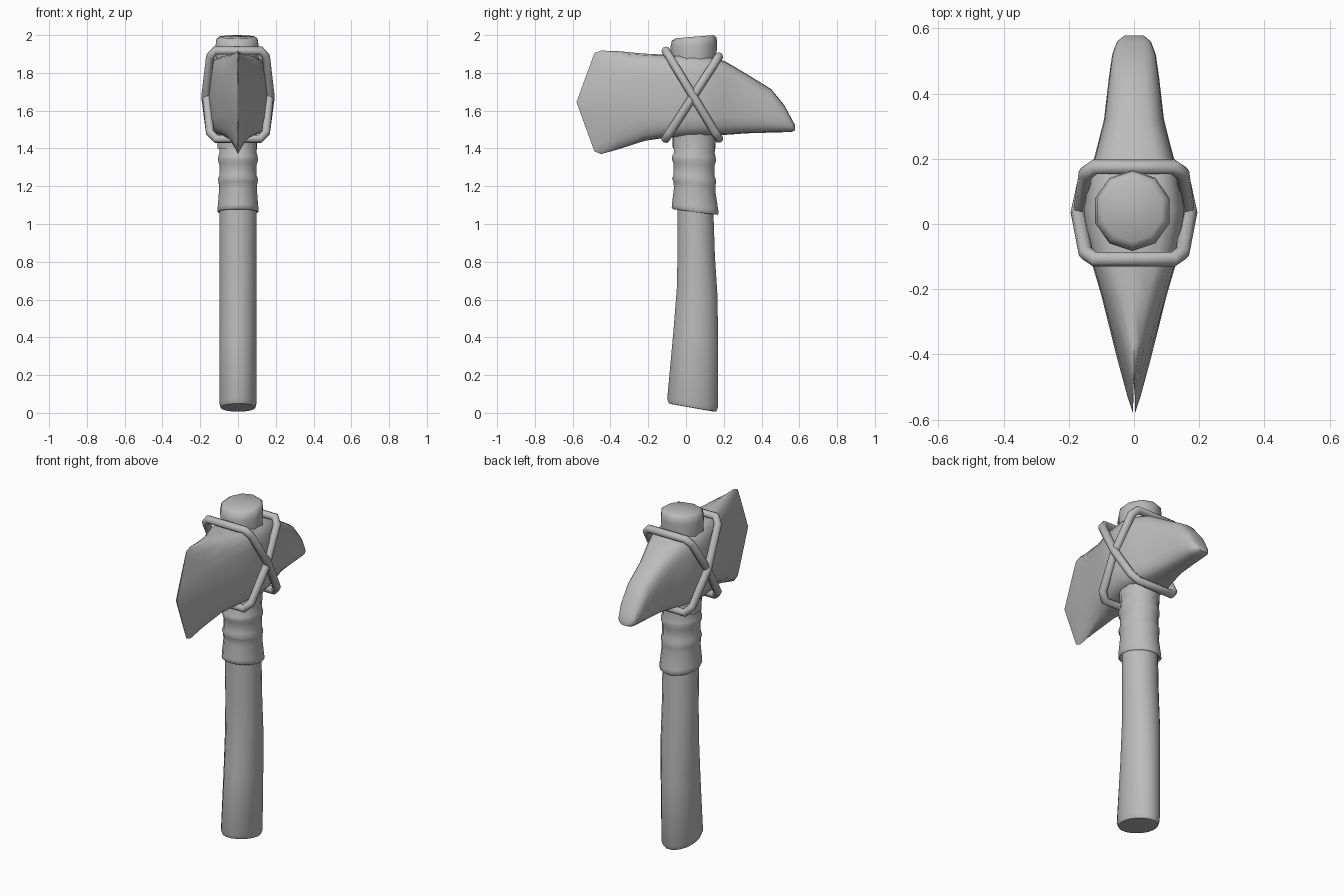
import bpy, bmesh
from math import sin, cos, pi, radians
from mathutils import Vector

cube = bpy.data.objects.get("Cube")
if cube:
    bpy.data.objects.remove(cube)

grey = bpy.data.materials.new("plain grey")
grey.use_nodes = True
grey.diffuse_color = (0.5, 0.5, 0.5, 1)
grey.node_tree.nodes["Principled BSDF"].inputs["Base Color"].default_value = (0.5, 0.5, 0.5, 1)


def loft(name, rings, angle=45):
    """Skin a list of equal-length point rings and cap both ends."""
    bm = bmesh.new()
    loops = [[bm.verts.new(p) for p in ring] for ring in rings]
    n = len(loops[0])
    for a, b in zip(loops, loops[1:]):
        for i in range(n):
            j = (i + 1) % n
            bm.faces.new((a[i], a[j], b[j], b[i]))
    bm.faces.new(loops[0][::-1])
    bm.faces.new(loops[-1])
    bmesh.ops.recalc_face_normals(bm, faces=bm.faces)
    mesh = bpy.data.meshes.new(name)
    bm.to_mesh(mesh)
    bm.free()
    return finish(name, mesh, angle)


def finish(name, data, angle):
    obj = bpy.data.objects.new(name, data)
    bpy.context.collection.objects.link(obj)
    data.materials.append(grey)
    bpy.ops.object.select_all(action='DESELECT')
    obj.select_set(True)
    bpy.context.view_layer.objects.active = obj
    if obj.type == 'CURVE':
        bpy.ops.object.convert(target='MESH')
    bpy.ops.object.shade_smooth_by_angle(angle=radians(angle))
    return bpy.context.object


def stick(name, sections, sides, cx=0.0, angle=45):
    """Upright tube; each section is front y, back y, half width, front z, back z."""
    rings = []
    for y0, y1, w, z0, z1 in sections:
        ring = []
        for i in range(sides):
            a = 2 * pi * (i + 0.5) / sides
            t = (1 + sin(a)) / 2
            ring.append((cx + w * cos(a), y0 + (y1 - y0) * t, z0 + (z1 - z0) * t))
        rings.append(ring)
    return loft(name, rings, angle)


# Handle shaft, flaring towards the slanted butt
stick("handle", [
    (-0.07, 0.14, 0.07, 0.045, 0.008),
    (-0.093, 0.162, 0.092, 0.05, 0.006),
    (-0.102, 0.173, 0.1, 0.075, 0.03),
    (-0.07, 0.173, 0.1, 0.42, 0.38),
    (-0.05, 0.168, 0.1, 0.67, 0.63),
    (-0.047, 0.155, 0.099, 0.85, 0.83),
    (-0.047, 0.145, 0.099, 1.12, 1.12)], 16, cx=0.0)

# Handle end standing above the head
stick("handle_top", [
    (-0.07, 0.155, 0.108, 1.40, 1.40),
    (-0.08, 0.16, 0.118, 1.88, 1.88),
    (-0.083, 0.165, 0.12, 1.935, 1.95),
    (-0.075, 0.162, 0.114, 1.97, 1.988),
    (-0.055, 0.145, 0.095, 1.983, 2.0)], 10, cx=-0.005, angle=50)

# Ridged grip wrapping below the head
stick("grip_wrap", [
    (-0.05, 0.145, 0.098, 1.10, 1.07),
    (-0.068, 0.168, 0.106, 1.078, 1.048),
    (-0.078, 0.176, 0.111, 1.085, 1.055),
    (-0.077, 0.172, 0.109, 1.105, 1.08),
    (-0.066, 0.158, 0.102, 1.19, 1.17),
    (-0.068, 0.159, 0.104, 1.225, 1.205),
    (-0.076, 0.162, 0.108, 1.24, 1.23),
    (-0.068, 0.154, 0.101, 1.26, 1.25),
    (-0.068, 0.154, 0.101, 1.32, 1.31),
    (-0.077, 0.162, 0.108, 1.34, 1.335),
    (-0.075, 0.158, 0.106, 1.36, 1.36),
    (-0.066, 0.154, 0.1, 1.375, 1.375),
    (-0.07, 0.16, 0.106, 1.47, 1.47)], 16, angle=60)

# Stone head: y, bottom z, top z, half width, bulge of the cutting edge, squareness
head_sections = [
    (-0.485, 1.385, 1.905, 0.003, 0.095, 2),
    (-0.45, 1.37, 1.918, 0.02, 0.08, 2),
    (-0.36, 1.395, 1.915, 0.055, 0.04, 2.2),
    (-0.22, 1.44, 1.902, 0.1, 0, 2.8),
    (-0.1, 1.458, 1.896, 0.135, 0, 3.8),
    (0.04, 1.462, 1.894, 0.158, 0, 4),
    (0.15, 1.468, 1.88, 0.14, 0, 4),
    (0.21, 1.472, 1.86, 0.12, 0, 3.8),
    (0.32, 1.48, 1.795, 0.092, 0, 3.2),
    (0.45, 1.484, 1.715, 0.077, 0, 3),
    (0.52, 1.486, 1.63, 0.067, 0, 2.8),
    (0.56, 1.488, 1.555, 0.052, 0, 2.6),
    (0.578, 1.497, 1.522, 0.03, 0, 2.4)]


def power(v, n):
    return (abs(v) ** (2 / n)) * (1 if v >= 0 else -1)


rings = []
for y, zb, zt, w, bulge, n in head_sections:
    ring = []
    for i in range(20):
        a = 2 * pi * i / 20
        s = power(sin(a), n)
        ring.append((w * power(cos(a), n), y - bulge * (1 - abs(s)),
                     (zb + zt) / 2 + s * (zt - zb) / 2))
    rings.append(ring)
loft("axe_head", rings, 50)


# Two crossed cord loops binding the head to the handle
def cord(name, top, bottom, side):
    half = [(0.12, 0), (0.148, 0.07), (side, 0.52), (0.148, 0.92), (0.115, 1)]
    outline = half + [(-x, s) for x, s in reversed(half)]
    top, bottom = Vector(top), Vector(bottom)
    curve = bpy.data.curves.new(name, 'CURVE')
    curve.dimensions = '3D'
    curve.bevel_depth = 0.023
    curve.bevel_resolution = 2
    spline = curve.splines.new('POLY')
    spline.points.add(len(outline) - 1)
    spline.use_cyclic_u = True
    for point, (x, s) in zip(spline.points, outline):
        point.co = (*(top.lerp(bottom, s) + Vector((x, 0, 0))), 1)
    return finish(name, curve, 60)


cord("cord_front_to_back", (0, -0.108, 1.918), (0, 0.175, 1.45), 0.172)
cord("cord_back_to_front", (0, 0.175, 1.888), (0, -0.108, 1.45), 0.165)
